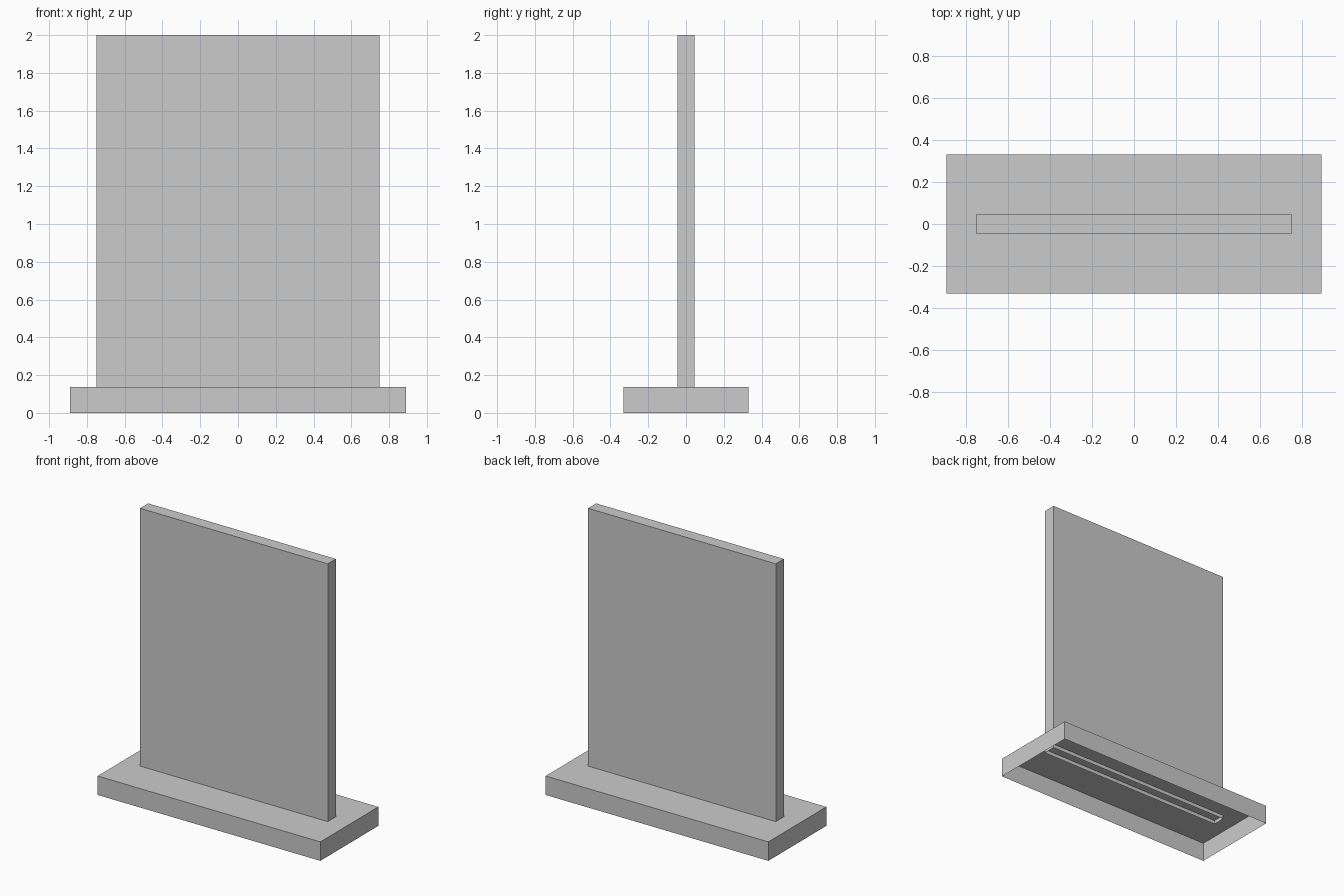
import bpy, bmesh
from mathutils import Matrix

if "Cube" in bpy.data.objects:
    bpy.data.objects.remove(bpy.data.objects["Cube"])


def open_box(name, width, depth, z0, z1):
    """Box shell with no underside, centred on x = y = 0."""
    bm = bmesh.new()
    bmesh.ops.create_cube(bm, size=1, matrix=Matrix.Translation((0, 0, (z0 + z1) / 2))
                          @ Matrix.Diagonal((width, depth, z1 - z0, 1)))
    under = [f for f in bm.faces if f.normal.z < -0.5]
    bmesh.ops.delete(bm, geom=under, context='FACES_ONLY')
    mesh = bpy.data.meshes.new(name)
    bm.to_mesh(mesh)
    bm.free()
    obj = bpy.data.objects.new(name, mesh)
    bpy.context.collection.objects.link(obj)
    return obj


# Wide plinth, hollow underneath
open_box("base", 1.78, 0.662, 0.0, 0.137)

# Upright slab, sunk slightly through the top of the base
open_box("upright_panel", 1.50, 0.092, 0.11, 2.0)
